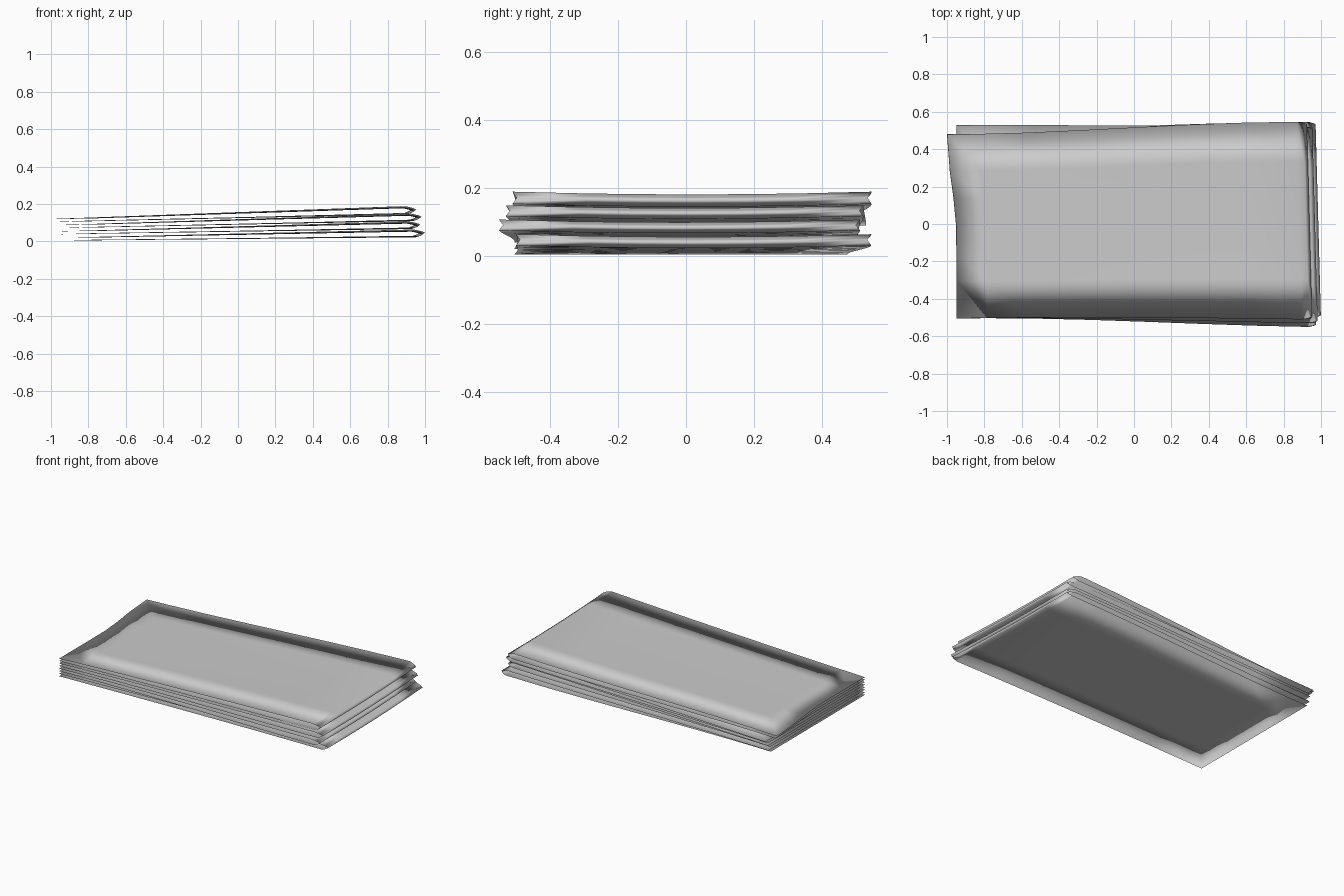
import bpy, bmesh

cube = bpy.data.objects.get("Cube")
if cube:
    bpy.data.objects.remove(cube, do_unlink=True)

cloth = bpy.data.materials.new("grey cloth")
cloth.use_nodes = True
GREY = (0.6, 0.6, 0.6, 1)
cloth.diffuse_color = GREY
cloth.node_tree.nodes["Principled BSDF"].inputs["Base Color"].default_value = GREY

ROWS = [-1, -0.6, -0.3, 0, 0.3, 0.6, 1]             # across the cloth
STEPS = [0, 0.09, 0.22, 0.38, 0.54, 0.7, 0.86, 1]   # from loose end to fold
THICK = 0.003


def lerp(a, b, t):
    return a + (b - a) * t


def ease(t):
    return t * t * (3 - 2 * t)


def folded_sheet(name, tip, front, back, loose_back, z_loose, z_fold, flare):
    """One cloth folded in half: lower layer, pointed fold at +x, upper layer."""
    # stations: (step, layer height 0..1, distance of the fold behind its tip)
    path = [(t, 0, 0.035) for t in STEPS]
    path += [(1, 0.25, 0.012), (1, 0.5, 0), (1, 0.75, 0.018)]
    path += [(t, 1, 0.055) for t in reversed(STEPS)]

    def point(i, v):
        t, h, inset = path[i]
        side = (v + 1) / 2
        # the loose end sweeps out towards its back corner
        bow = flare[h > 0.5] * ease(max(0, (v + 0.1) / 1.1))
        start = -0.95 - bow
        x = lerp(start, tip - inset - 0.014 * v, t)
        y_front = lerp(-0.505, front, ease(t)) + 0.03 * t * (1 - t)
        y_back = lerp(loose_back[h > 0.5], back, ease(t))
        notch = 0.012 * (1 - abs(2 * h - 1)) * v
        y = lerp(y_front, y_back, side) - notch
        z = lerp(lerp(z_loose[0], z_fold[0], t), lerp(z_loose[1], z_fold[1], t), h)
        z -= 0.008 * t * (1 - v * v)
        return x, y, z

    bm = bmesh.new()
    n, m = len(path), len(ROWS)
    outer = [[bm.verts.new(point(i, v)) for v in ROWS] for i in range(n)]
    for i in range(n - 1):
        for j in range(m - 1):
            bm.faces.new((outer[i][j], outer[i][j + 1],
                          outer[i + 1][j + 1], outer[i + 1][j]))
    bm.normal_update()

    # inner skin meets the outer skin along a thin shared hem
    inner = []
    for i in range(n):
        row = []
        for j in range(m):
            vert = outer[i][j]
            if 0 < i < n - 1 and 0 < j < m - 1:
                vert = bm.verts.new(vert.co - vert.normal * THICK)
            row.append(vert)
        inner.append(row)
    for i in range(n - 1):
        for j in range(m - 1):
            quad = (inner[i][j], inner[i + 1][j], inner[i + 1][j + 1], inner[i][j + 1])
            if any(q not in outer[i] + outer[i + 1] for q in quad):
                bm.faces.new(quad)
    bmesh.ops.recalc_face_normals(bm, faces=bm.faces)

    mesh = bpy.data.meshes.new(name)
    bm.to_mesh(mesh)
    bm.free()
    mesh.materials.append(cloth)
    mesh.shade_smooth()
    obj = bpy.data.objects.new(name, mesh)
    bpy.context.collection.objects.link(obj)


# stack of four cloths, bottom to top
folded_sheet("bottom_cloth", 0.985, -0.50, 0.545, (0.475, 0.50),
             (0.004, 0.02), (0.03, 0.063), (0, 0))
folded_sheet("lower_middle_cloth", 0.96, -0.55, 0.512, (0.48, 0.505),
             (0.038, 0.054), (0.074, 0.106), (0, 0))
folded_sheet("upper_middle_cloth", 0.968, -0.53, 0.522, (0.505, 0.53),
             (0.071, 0.088), (0.116, 0.148), (0, 0))
folded_sheet("top_cloth", 0.938, -0.51, 0.546, (0.48, 0.48),
             (0.104, 0.12), (0.152, 0.188), (0.04, 0.05))
